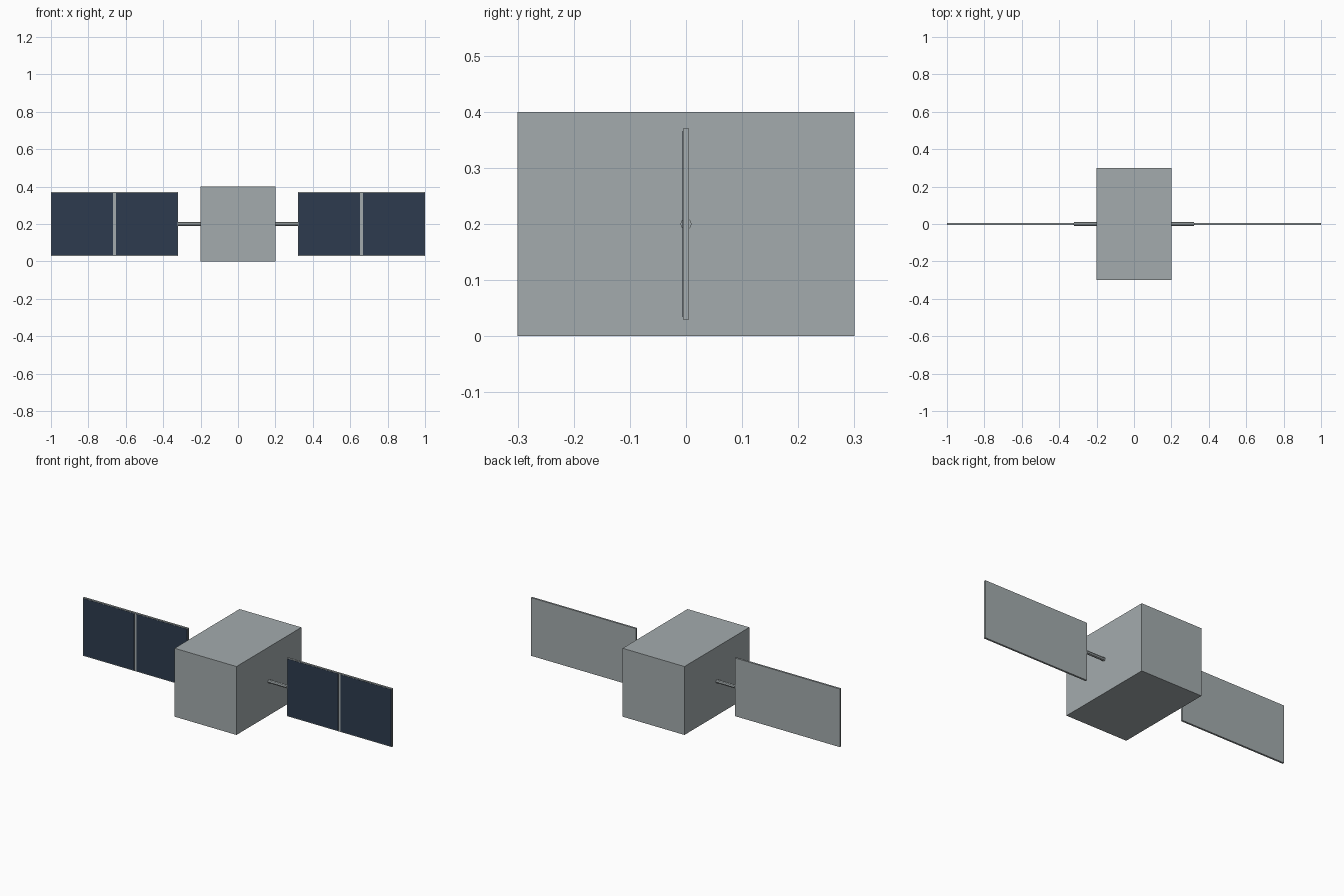
import bpy
import math

default = bpy.data.objects.get("Cube")
if default:
    bpy.data.objects.remove(default, do_unlink=True)


def material(name, colour):
    mat = bpy.data.materials.new(name)
    mat.use_nodes = True
    mat.diffuse_color = colour
    mat.node_tree.nodes["Principled BSDF"].inputs["Base Color"].default_value = colour
    return mat


grey = material("light_grey", (0.37, 0.41, 0.42, 1))
navy = material("dark_navy", (0.026, 0.044, 0.078, 1))


def finish(name, mat):
    obj = bpy.context.object
    obj.name = name
    obj.data.materials.append(mat)
    return obj


def box(name, centre, size, mat):
    bpy.ops.mesh.primitive_cube_add(size=1, location=centre)
    obj = finish(name, mat)
    obj.scale = size
    bpy.ops.object.transform_apply(location=False, rotation=False, scale=True)
    return obj


MID = 0.2          # height of the wing axis
PANEL_X = 0.66     # centre of each wing
PANEL_W, PANEL_H, PANEL_T = 0.68, 0.34, 0.011
RIM, GAP = 0.004, 0.014

# Main body
box("body", (0, 0, MID), (0.4, 0.6, 0.4), grey)

for side, sx in (("left", 1), ("right", -1)):
    # Strut between the body and the wing
    bpy.ops.mesh.primitive_cylinder_add(
        vertices=8, radius=0.01, depth=0.12,
        location=(sx * 0.26, 0, MID), rotation=(0, math.pi / 2, 0))
    finish(side + "_strut", grey)

    # Wing backing panel
    box(side + "_panel", (sx * PANEL_X, 0, MID), (PANEL_W, PANEL_T, PANEL_H), grey)

    # Two dark cells on the front of the wing
    cell_w = (PANEL_W - GAP) / 2 - RIM
    for part, d in (("inner", -1), ("outer", 1)):
        x = sx * (PANEL_X + d * (GAP + cell_w) / 2)
        box(f"{side}_{part}_cell", (x, -PANEL_T / 2, MID),
            (cell_w, 0.002, PANEL_H - 2 * RIM), navy)
